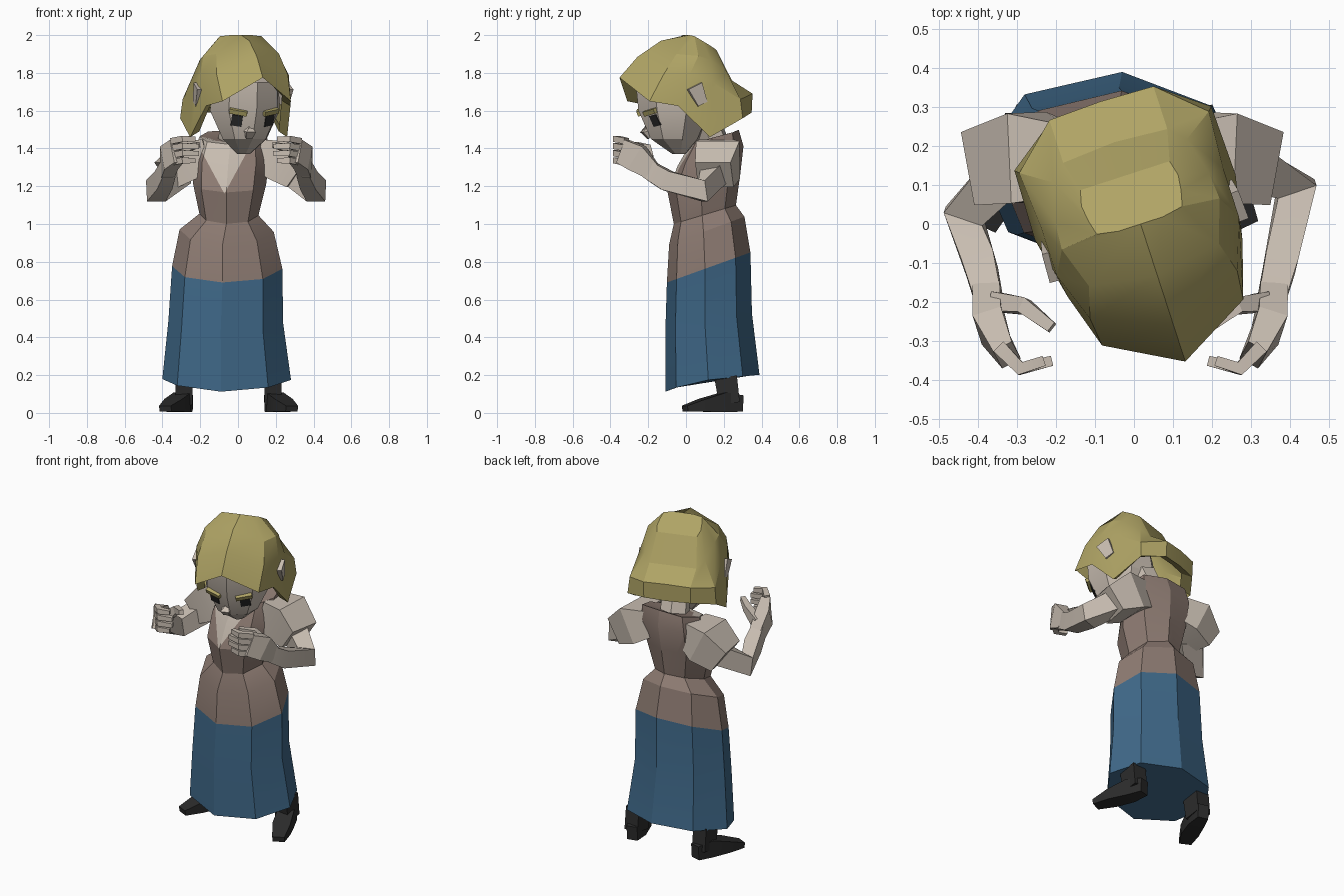
import bpy, bmesh
from math import sin, cos, radians, sqrt, pi
from mathutils import Vector, Matrix
from mathutils.bvhtree import BVHTree

if "Cube" in bpy.data.objects:
    bpy.data.objects.remove(bpy.data.objects["Cube"])


def material(name, rgb):
    m = bpy.data.materials.new(name)
    m.use_nodes = True
    m.diffuse_color = (*rgb, 1)
    m.node_tree.nodes["Principled BSDF"].inputs["Base Color"].default_value = (*rgb, 1)
    return m


HAIR = material("straw hair", (0.43, 0.37, 0.13))
SKIN = material("pale skin", (0.58, 0.51, 0.44))
BROWN = material("brown cloth", (0.27, 0.20, 0.17))
BLUE = material("blue cloth", (0.05, 0.14, 0.25))
BLACK = material("black leather", (0.025, 0.025, 0.025))

# The head is turned a little towards its left
HEAD = Matrix.Translation((0.017, 0, 0)) @ Matrix.Rotation(radians(18), 4, "Z")
parts = []


def finish(name, bm, mats, frame=None):
    bmesh.ops.recalc_face_normals(bm, faces=bm.faces)
    mesh = bpy.data.meshes.new(name)
    bm.to_mesh(mesh)
    bm.free()
    for m in mats:
        mesh.materials.append(m)
    ob = bpy.data.objects.new(name, mesh)
    bpy.context.scene.collection.objects.link(ob)
    if frame:
        ob.matrix_world = frame
    parts.append(ob)
    return ob


def skin_rings(rings, cap_start=True, cap_end=True):
    """Join closed rings of points with quads."""
    bm = bmesh.new()
    loops = [[bm.verts.new(p) for p in ring] for ring in rings]
    n = len(loops[0])
    for a, b in zip(loops, loops[1:]):
        for i in range(n):
            j = (i + 1) % n
            bm.faces.new((a[i], a[j], b[j], b[i]))
    if cap_start:
        bm.faces.new(loops[0])
    if cap_end:
        bm.faces.new(loops[-1])
    return bm


def oval(cx, cy, cz, rx, ry, turn=0):
    """Eight-sided ring with a vertex at the front."""
    angles = [pi * i / 4 - pi / 2 + radians(turn) for i in range(8)]
    return [(cx + rx * cos(a), cy + ry * sin(a), cz) for a in angles]


def body_ring(cx, cy, cz, rx, ry, tilt, square=1.0, dip=0.0):
    """Turned oval: tilt raises the back, square widens it, dip lowers the front."""
    ring = []
    for x, y, _ in oval(0, 0, 0, 1, 1, -5):
        z = cz + tilt * ry * y - dip * min(y, 0) ** 2
        if y > 0.2 and abs(x) > 0.2:
            x, y = x * square, y * square
        ring.append((cx + rx * x, cy + ry * y, z))
    return ring


def limb(name, path, mat, sides=4, frame=None):
    """Sweep a faceted section along points of (x, y, z, half width, half height)."""
    pts = [Vector(p[:3]) for p in path]
    k = sqrt(2) if sides == 4 else 1
    rings = []
    for i, p in enumerate(path):
        d = pts[min(i + 1, len(pts) - 1)] - pts[max(i - 1, 0)]
        q = d.to_track_quat("Z", "Y")
        angles = [2 * pi * (j + 0.5) / sides for j in range(sides)]
        rings.append([pts[i] + q @ Vector((k * p[3] * cos(a), k * p[4] * sin(a), 0)) for a in angles])
    return finish(name, skin_rings(rings), [mat], frame)


# Skirt, hips and bodice
skirt_top = body_ring(-0.057, 0.12, 0.77, 0.293, 0.222, 0.36)
waist = body_ring(-0.048, 0.10, 1.05, 0.157, 0.165, 0.3)
finish("skirt", skin_rings([
    body_ring(-0.06, 0.14, 0.177, 0.342, 0.25, 0.1, dip=0.04),
    body_ring(-0.065, 0.12, 0.48, 0.305, 0.23, 0.2),
    skirt_top], cap_end=False), [BLUE])
finish("hips", skin_rings([
    skirt_top, body_ring(-0.06, 0.11, 0.965, 0.25, 0.2, 0.37), waist], False, False), [BROWN])

bm = skin_rings([
    waist,
    body_ring(-0.045, 0.095, 1.215, 0.195, 0.193, 0.25, 1.05),
    body_ring(-0.035, 0.13, 1.36, 0.203, 0.175, 0.3, 1.1),
    body_ring(-0.025, 0.15, 1.46, 0.18, 0.13, 0.3, 1.15),
    body_ring(-0.025, 0.14, 1.45, 0.12, 0.08, 0.2)], cap_start=False)
# Neckline: cut a V and colour what lies inside it
vx, vz, slope = -0.072, 1.16, 0.54
for s in (-1, 1):
    bmesh.ops.bisect_plane(bm, geom=bm.verts[:] + bm.edges[:] + bm.faces[:],
                           plane_co=(vx, 0, vz), plane_no=(s, 0, -slope))
for f in bm.faces:
    c = f.calc_center_median()
    in_v = c.y < 0.12 and abs(c.x - vx) < slope * (c.z - vz)
    f.material_index = int(in_v)
finish("bodice", bm, [BROWN, SKIN])

# Neck and head
limb("neck", [(-0.03, 0.17, 1.38, 0.09, 0.08), (0, 0.08, 1.6, 0.08, 0.08)], SKIN, 6)
head = finish("head", skin_rings([
    oval(0, -0.04, 1.37, 0.035, 0.035),
    oval(0, -0.06, 1.45, 0.122, 0.135),
    oval(0, -0.06, 1.6, 0.193, 0.205),
    oval(0, -0.08, 1.75, 0.185, 0.2),
    oval(0, -0.02, 1.9, 0.1, 0.1)]), [SKIN], HEAD)
face = BVHTree.FromPolygons([v.co.copy() for v in head.data.vertices],
                            [p.vertices[:] for p in head.data.polygons])


def face_plate(name, u, z, w, h, thick, slant, mat):
    """Lay a thin block on the face, following its slope."""
    loc, normal, _, _ = face.ray_cast(Vector((u, -1, z)), Vector((0, 1, 0)))
    bm = bmesh.new()
    bmesh.ops.create_cube(bm, size=1, matrix=Matrix.Diagonal((w, h, thick, 1)))
    turn = normal.to_track_quat("Z", "Y").to_matrix().to_4x4()
    roll = Matrix.Rotation(radians(slant), 4, "Z")
    finish(name, bm, [mat], HEAD @ Matrix.Translation(loc) @ turn @ roll)


for s, side in ((1, "left"), (-1, "right")):
    face_plate(side + "_eye", s * 0.09, 1.548, 0.058, 0.062, 0.009, s * 10, BLACK)
    face_plate(side + "_eyebrow", s * 0.088, 1.595, 0.095, 0.026, 0.035, s * 11, HAIR)
    limb(side + "_ear", [(s * 0.238, 0.01, 1.635, 0.02, 0.028),
                         (s * 0.24, -0.035, 1.73, 0.026, 0.042)], SKIN, frame=HEAD)
limb("nose", [(-0.022, -0.2, 1.53, 0.01, 0.01), (-0.022, -0.215, 1.49, 0.026, 0.025),
              (-0.022, -0.19, 1.465, 0.018, 0.02)], SKIN, frame=HEAD)

# Hair: half outlines from brow to nape, mirrored into rings
hair_halves = [
    [(0, -0.37, 1.775), (0.19, -0.265, 1.65), (0.235, -0.12, 1.625), (0.27, 0.045, 1.46),
     (0.265, 0.23, 1.56), (0.14, 0.32, 1.59), (0, 0.33, 1.59)],
    [(0, -0.27, 1.885), (0.198, -0.19, 1.79), (0.245, -0.06, 1.79), (0.245, 0.07, 1.75),
     (0.255, 0.22, 1.66), (0.14, 0.325, 1.69), (0, 0.33, 1.695)],
    [(0, -0.14, 1.97), (0.175, -0.11, 1.9), (0.212, 0, 1.89), (0.207, 0.07, 1.87),
     (0.18, 0.17, 1.80), (0.14, 0.21, 1.76), (0, 0.22, 1.765)],
]
# Flat crown panel, sloping down to the back
crown = [(0, 0), (0.06, 0), (0.115, 0.01), (0.125, 0.05), (0.13, 0.09), (0.12, 0.13), (0, 0.13)]
hair_halves.append([(x, y, 2 - 0.6 * y) for x, y in crown])
# Turned-in underside of the brim
hair_halves.insert(0, [(0.82 * x, 0.82 * y, z + 0.03) for x, y, z in hair_halves[0]])
rings = [half + [(-x, y, z) for x, y, z in half[-2:0:-1]] for half in hair_halves]
finish("hair", skin_rings(rings, cap_start=False), [HAIR], HEAD)

# Arms, hands, legs and shoes
for s, side, elbow_y in ((1, "left", 0.09), (-1, "right", 0.02)):
    def at(x, y, z, w, h, shift=-0.01):
        return (s * x + shift, y, z, w, h)

    limb(side + "_sleeve", [at(0.13, 0.16, 1.37, 0.09, 0.08, -0.03),
                            at(0.24, 0.17, 1.34, 0.115, 0.11, -0.03),
                            at(0.35, 0.15, 1.26, 0.095, 0.08, -0.03)], SKIN)
    limb(side + "_arm", [at(0.30, 0.15, 1.27, 0.06, 0.06),
                         at(0.425, elbow_y, 1.175, 0.052, 0.056),
                         at(0.385, -0.1, 1.23, 0.042, 0.052),
                         at(0.36, -0.2, 1.29, 0.035, 0.047)], SKIN)
    limb(side + "_palm", [at(0.365, -0.18, 1.28, 0.035, 0.047),
                          at(0.355, -0.26, 1.35, 0.038, 0.072),
                          at(0.315, -0.335, 1.385, 0.027, 0.065)], SKIN)
    for i in range(4):
        z = 1.325 + 0.038 * i
        reach = 0.02 * abs(i - 1.5)
        limb(f"{side}_finger_{i + 1}", [
            at(0.335, -0.315, z, 0.018, 0.016), at(0.28, -0.37, z + 0.012, 0.017, 0.016),
            at(0.19 + reach, -0.35, z + 0.01, 0.013, 0.013)], SKIN)
    limb(side + "_thumb", [at(0.34, -0.2, 1.34, 0.025, 0.03), at(0.27, -0.21, 1.4, 0.02, 0.022),
                           at(0.2, -0.265, 1.42, 0.014, 0.014)], SKIN)
    limb(side + "_leg", [at(0.235, 0.23, 0.05, 0.045, 0.055, -0.05),
                         at(0.235, 0.21, 0.19, 0.045, 0.06, -0.05)], BLACK)
    limb(side + "_shoe", [at(0.22, 0.295, 0.05, 0.032, 0.043, -0.05),
                          at(0.245, 0.2, 0.056, 0.048, 0.052, -0.05),
                          at(0.29, 0.09, 0.04, 0.052, 0.034, -0.05),
                          at(0.335, -0.005, 0.022, 0.035, 0.016, -0.05)], BLACK)

# Soften only the shallow creases
bpy.ops.object.select_all(action="DESELECT")
for ob in parts:
    ob.select_set(True)
bpy.context.view_layer.objects.active = parts[0]
bpy.ops.object.shade_smooth_by_angle(angle=radians(24))
